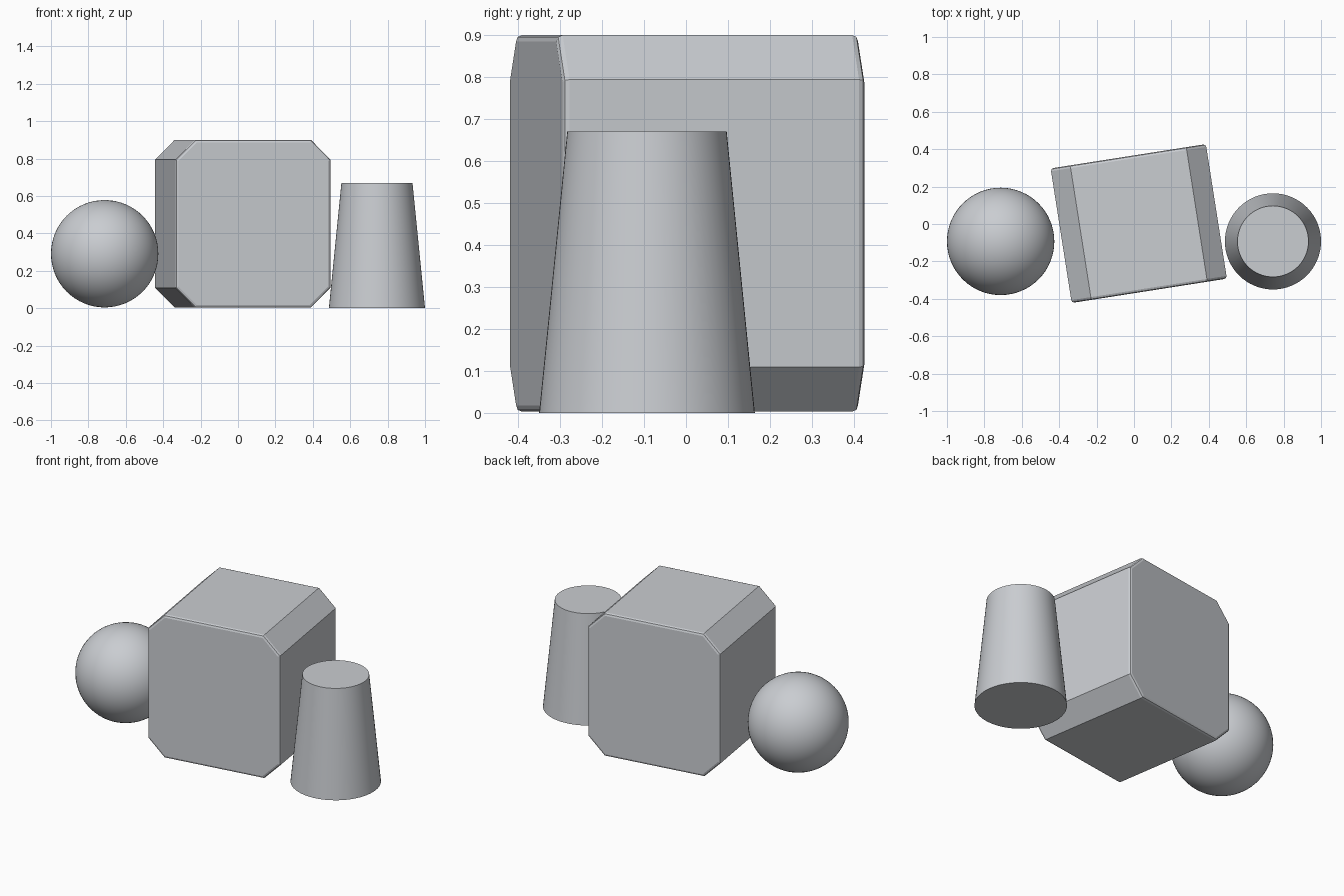
import bpy, bmesh, math

if "Cube" in bpy.data.objects:
    bpy.data.objects.remove(bpy.data.objects["Cube"])

grey = bpy.data.materials.new("light grey")
grey.diffuse_color = (0.59, 0.61, 0.64, 1)
grey.use_nodes = True
grey.node_tree.nodes["Principled BSDF"].inputs["Base Color"].default_value = grey.diffuse_color


def finish(obj, name):
    obj.name = name
    obj.data.materials.append(grey)
    bpy.ops.object.select_all(action='DESELECT')
    obj.select_set(True)
    bpy.context.view_layer.objects.active = obj
    bpy.ops.object.shade_smooth_by_angle(angle=math.radians(30))


# Ball on the left
bpy.ops.mesh.primitive_uv_sphere_add(segments=64, ring_count=32, radius=0.287,
                                     location=(-0.713, -0.093, 0.291))
finish(bpy.context.object, "ball")

# Tapered cylinder on the right
bpy.ops.mesh.primitive_cone_add(vertices=64, radius1=0.257, radius2=0.19, depth=0.67,
                                location=(0.743, -0.093, 0.335))
finish(bpy.context.object, "tapered_cylinder")

# Turned block: chamfered profile in x/z, pushed along y
hx, hy, z0, z1, c = 0.42, 0.364, 0.003, 0.9, 0.106
profile = [(hx, z0 + c), (hx, z1 - c), (hx - c, z1), (c - hx, z1),
           (-hx, z1 - c), (-hx, z0 + c), (c - hx, z0), (hx - c, z0)]
bm = bmesh.new()
face = bm.faces.new([bm.verts.new((x, -hy, z)) for x, z in profile])
ext = bmesh.ops.extrude_face_region(bm, geom=[face])
moved = [v for v in ext["geom"] if isinstance(v, bmesh.types.BMVert)]
bmesh.ops.translate(bm, verts=moved, vec=(0, 2 * hy, 0))
bmesh.ops.recalc_face_normals(bm, faces=bm.faces)

# Narrow soft edge around the front and back faces
rims = [e for e in bm.edges if abs(e.verts[0].co.y - e.verts[1].co.y) < 1e-5]
bmesh.ops.bevel(bm, geom=rims, offset=0.015, offset_type='OFFSET', segments=2,
                profile=0.5, affect='EDGES')
bmesh.ops.recalc_face_normals(bm, faces=bm.faces)
mesh = bpy.data.meshes.new("chamfered_block")
bm.to_mesh(mesh)
bm.free()
block = bpy.data.objects.new("chamfered_block", mesh)
bpy.context.collection.objects.link(block)
block.location = (0.0255, 0.0025, 0)
block.rotation_euler.z = math.radians(8.9)
finish(block, "chamfered_block")
for p in mesh.polygons:
    p.use_smooth = False
